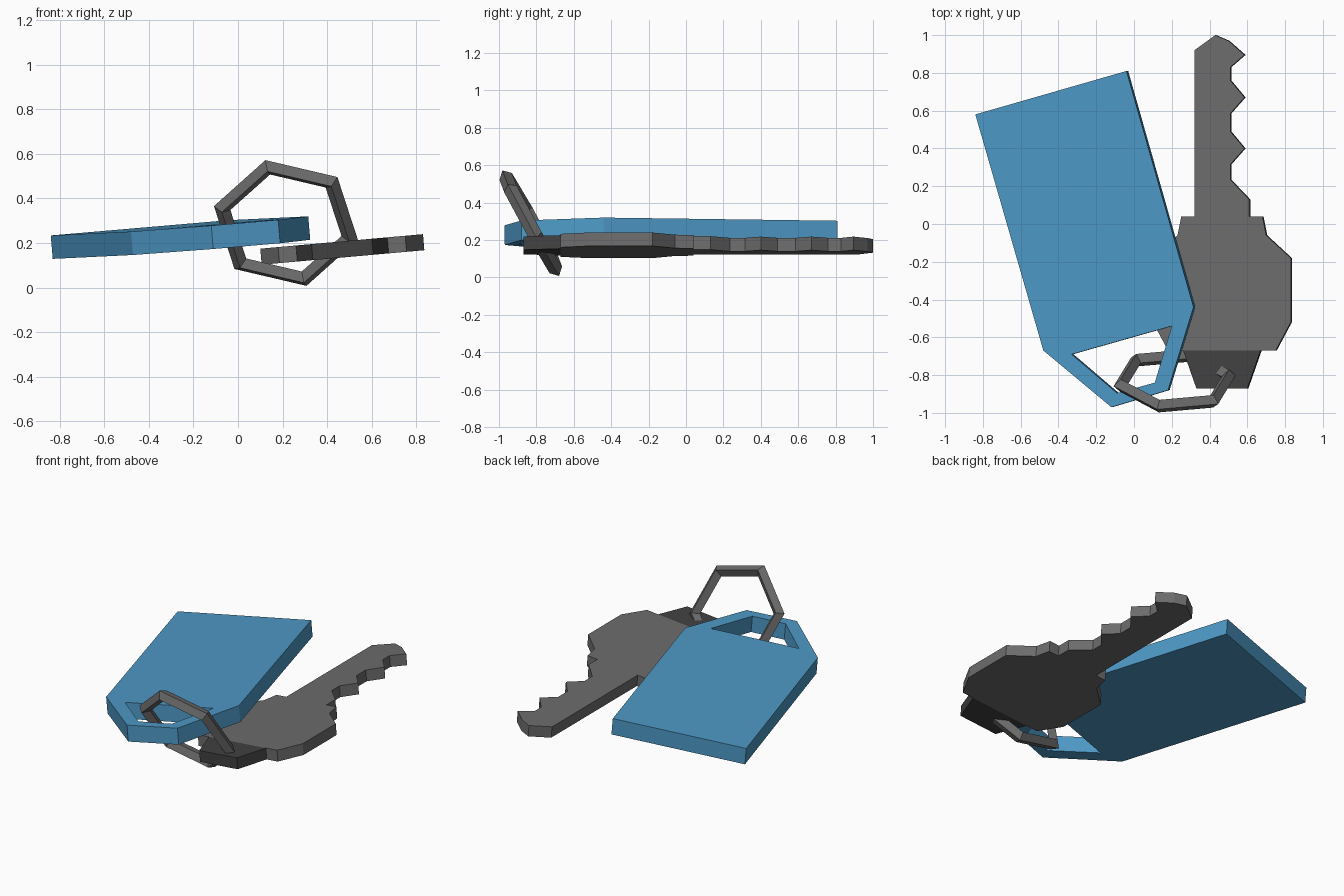
import bpy, bmesh, math
from mathutils import Vector

if "Cube" in bpy.data.objects:
    bpy.data.objects.remove(bpy.data.objects["Cube"])


def material(name, color):
    m = bpy.data.materials.new(name)
    m.diffuse_color = (*color, 1)
    m.use_nodes = True
    m.node_tree.nodes["Principled BSDF"].inputs["Base Color"].default_value = m.diffuse_color
    return m


BLUE = material("tag blue", (0.075, 0.315, 0.56))
STEEL = material("steel grey", (0.15, 0.15, 0.15))
DARK = material("dark grey", (0.053, 0.053, 0.053))


def finish(name, bm, mat):
    bmesh.ops.recalc_face_normals(bm, faces=bm.faces[:])
    me = bpy.data.meshes.new(name)
    bm.to_mesh(me)
    bm.free()
    me.materials.append(mat)
    ob = bpy.data.objects.new(name, me)
    bpy.context.collection.objects.link(ob)
    return ob


def plate(name, pts, faces, plane, down, mat):
    """Flat plate whose top lies on z = c + a*x + b*y, thickened along 'down'."""
    c, a, b = plane
    bm = bmesh.new()
    top = [bm.verts.new((x, y, c + a * x + b * y)) for x, y in pts]
    low = [bm.verts.new(v.co + Vector(down)) for v in top]
    edges = {(f[i - 1], f[i]) for f in faces for i in range(len(f))}
    for f in faces:
        bm.faces.new([top[i] for i in f])
        bm.faces.new([low[i] for i in reversed(f)])
    for i, j in edges:
        if (j, i) not in edges:                      # outer and hole walls
            bm.faces.new([top[j], top[i], low[i], low[j]])
    return finish(name, bm, mat)


# Blue tag with a four-sided hole
tag = [(-0.84, 0.58), (-0.48, -0.67), (-0.12, -0.97), (0.18, -0.88),
       (0.315, -0.44), (-0.04, 0.81),
       (-0.33, -0.69), (-0.09, -0.895), (0.11, -0.84), (0.20, -0.54)]
plate("tag", tag,
      [(0, 1, 6, 9, 4, 5), (1, 2, 7, 6), (2, 3, 8, 7), (3, 4, 9, 8)],
      (0.298, 0.083, 0.01), (0.009, 0.001, -0.105), BLUE)

# Key: mirrored head plus toothed blade
KEY_PLANE, KEY_DOWN = (0.166, 0.089, 0), (0.006, 0, -0.072)
MID = 0.465
half = [(0.68, 0.04), (0.70, -0.06), (0.83, -0.18), (0.83, -0.52), (0.75, -0.67)]
teeth = [(0.43, 1.0), (0.50, 0.97), (0.585, 0.895), (0.51, 0.83)]
for y in (0.67, 0.40):
    teeth += [(0.51, y + 0.09), (0.585, y), (0.51, y - 0.085)]
teeth += [(0.51, 0.235), (0.61, 0.13), (0.61, 0.04)]
outline = ([(0.32, 0.92)] + teeth + half
           + [(2 * MID - x, y) for x, y in reversed(half)] + [(0.32, 0.04)])
outline.reverse()
plate("key", outline, [tuple(range(len(outline)))], KEY_PLANE, KEY_DOWN, STEEL)

# Dark tab at the end of the key
tab = [(0.26, -0.67), (0.33, -0.87), (0.60, -0.87), (0.67, -0.67)]
plate("key_tab", tab, [(0, 1, 2, 3)], KEY_PLANE, KEY_DOWN, DARK)

# Six-sided ring with a diamond section, tilted
centre = Vector((0.215, -0.83, 0.29))
n = Vector((-0.04, -1, -0.55)).normalized()
u = Vector((-0.085, -0.14, 0.26))
u = (u - n * u.dot(n)).normalized()
v = n.cross(u)
bm = bmesh.new()
rows = []
for i in range(6):
    t = math.tau * i / 6
    d = u * math.cos(t) + v * math.sin(t)
    rows.append([bm.verts.new(centre + d * (0.295 + 0.038 * p) + n * 0.038 * q)
                 for p, q in ((1, 0), (0, 1), (-1, 0), (0, -1))])
for i in range(6):
    for k in range(4):
        bm.faces.new([rows[i - 1][k], rows[i][k], rows[i][k - 1], rows[i - 1][k - 1]])
finish("ring", bm, STEEL)
